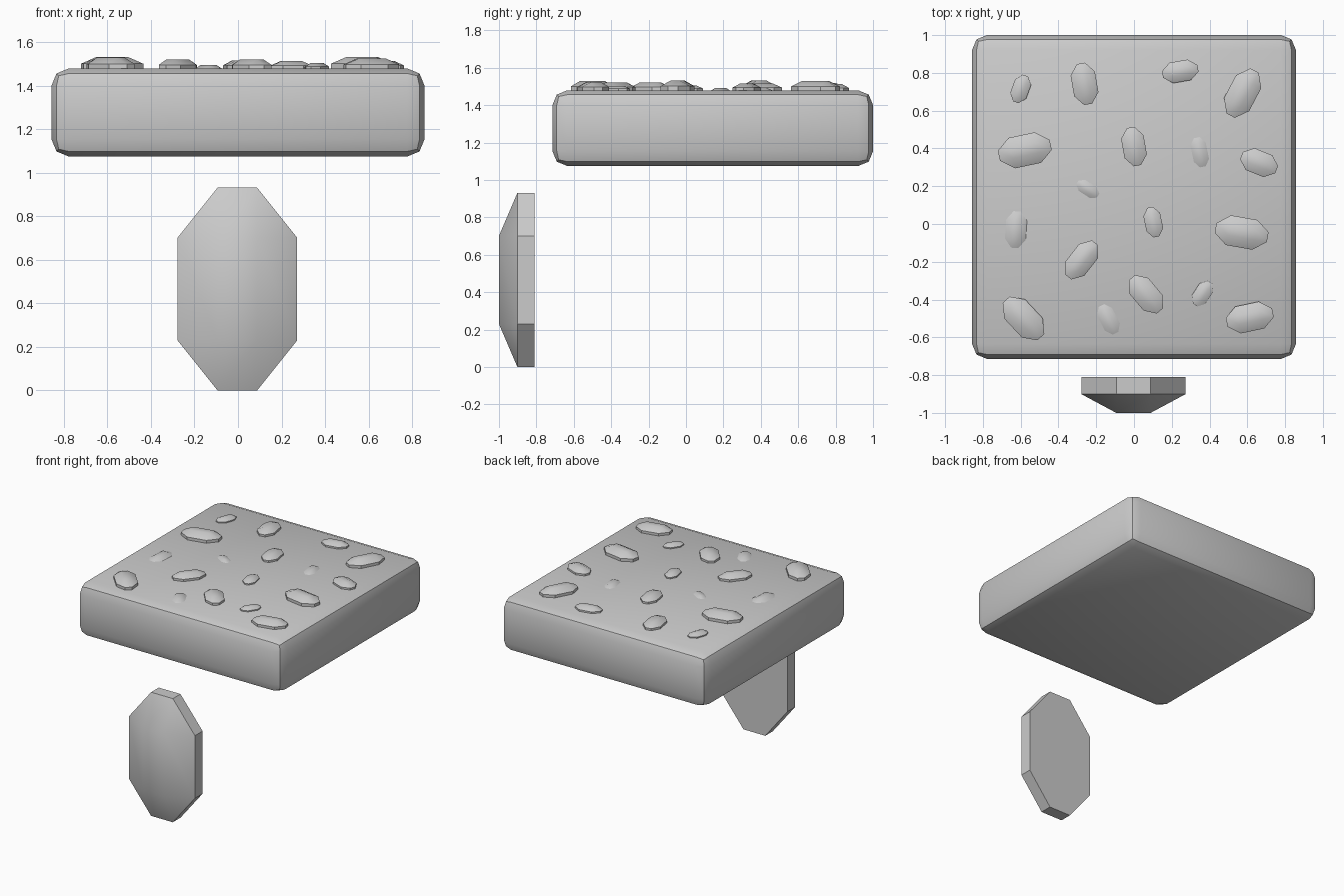
import bpy, bmesh
from math import radians
from mathutils import Matrix, Vector

if "Cube" in bpy.data.objects:
    bpy.data.objects.remove(bpy.data.objects["Cube"])


def finish(bm, name, matrix=None):
    bmesh.ops.recalc_face_normals(bm, faces=bm.faces)
    mesh = bpy.data.meshes.new(name)
    bm.to_mesh(mesh)
    bm.free()
    ob = bpy.data.objects.new(name, mesh)
    bpy.context.collection.objects.link(ob)
    if matrix:
        ob.matrix_world = matrix
    bpy.ops.object.select_all(action='DESELECT')
    ob.select_set(True)
    bpy.context.view_layer.objects.active = ob
    bpy.ops.object.shade_smooth_by_angle(angle=radians(30))
    return ob


# Faceted gem: octagonal skirt rising to a flat crown; long axis X, crown towards +Z
def gem(name, length, width, depth, matrix):
    bm = bmesh.new()
    a, b = length / 2, length * 0.253
    w, c = width / 2, width * 0.165
    outline = [(a, -c), (a, c), (b, w), (-b, w), (-a, c), (-a, -c), (-b, -w), (b, -w)]
    low = [bm.verts.new((x, y, 0)) for x, y in outline]
    mid = [bm.verts.new((x, y, depth * 0.48)) for x, y in outline]
    top = [bm.verts.new((x, y, depth)) for x, y in [(b, -c), (b, c), (-b, c), (-b, -c)]]
    bm.faces.new(low)
    bm.faces.new(top)
    for i in range(8):
        j = (i + 1) % 8
        bm.faces.new((low[i], low[j], mid[j], mid[i]))
    # Crown facets: four sloping quads and four corner triangles
    for i in range(4):
        j, k = (i + 1) % 4, 2 * i
        bm.faces.new((mid[k], mid[k + 1], top[j], top[i]))
        bm.faces.new((mid[k + 1], mid[(k + 2) % 8], top[j]))
    return finish(bm, name, matrix)


# Rounded slab
bm = bmesh.new()
bmesh.ops.create_cube(bm, size=1)
bmesh.ops.scale(bm, vec=(1.715, 1.715, 0.405), verts=bm.verts)
bmesh.ops.translate(bm, vec=(0, 0.143, 1.2775), verts=bm.verts)
bmesh.ops.bevel(bm, geom=bm.edges[:], offset=0.08, segments=2, profile=0.5, affect='EDGES')
finish(bm, "slab")

# Large upright gem, crown facing the front
upright = Matrix((Vector((0, 1, 0, -0.003)), Vector((0, 0, -1, -0.81)),
                  Vector((-1, 0, 0, 0.466)), Vector((0, 0, 0, 1))))
gem("large_gem", 0.932, 0.55, 0.19, upright)

# Studs on the slab: x, y, length, width, angle, sink
studs = [
    (-0.60, 0.715, .15, .09, 70, 0), (-0.262, 0.742, .22, .13, 100, 0),
    (0.245, 0.808, .19, .11, 10, 0), (0.575, 0.693, .27, .15, 62, 0),
    (-0.578, 0.39, .28, .165, 12, 0), (0, 0.41, .205, .12, 100, 0),
    (0.348, 0.38, .175, .095, 102, .015), (0.662, 0.325, .20, .125, -22, 0),
    (-0.245, 0.185, .14, .075, -33, .01), (-0.625, -0.03, .20, .115, 86, .015),
    (0.102, 0.01, .16, .09, 102, 0), (0.57, -0.045, .28, .16, -10, 0),
    (-0.277, -0.19, .23, .125, 52, 0), (-0.585, -0.50, .27, .15, -47, 0),
    (0.063, -0.372, .23, .13, -50, 0), (-0.135, -0.505, .18, .10, -63, .015),
    (0.363, -0.368, .145, .085, 57, 0), (0.613, -0.495, .25, .145, 12, 0),
]
for n, (x, y, length, width, angle, sink) in enumerate(studs, 1):
    place = Matrix.Translation((x, y, 1.474 - sink)) @ Matrix.Rotation(radians(angle), 4, 'Z')
    gem(f"stud_{n}", length, width, length * 0.205, place)
